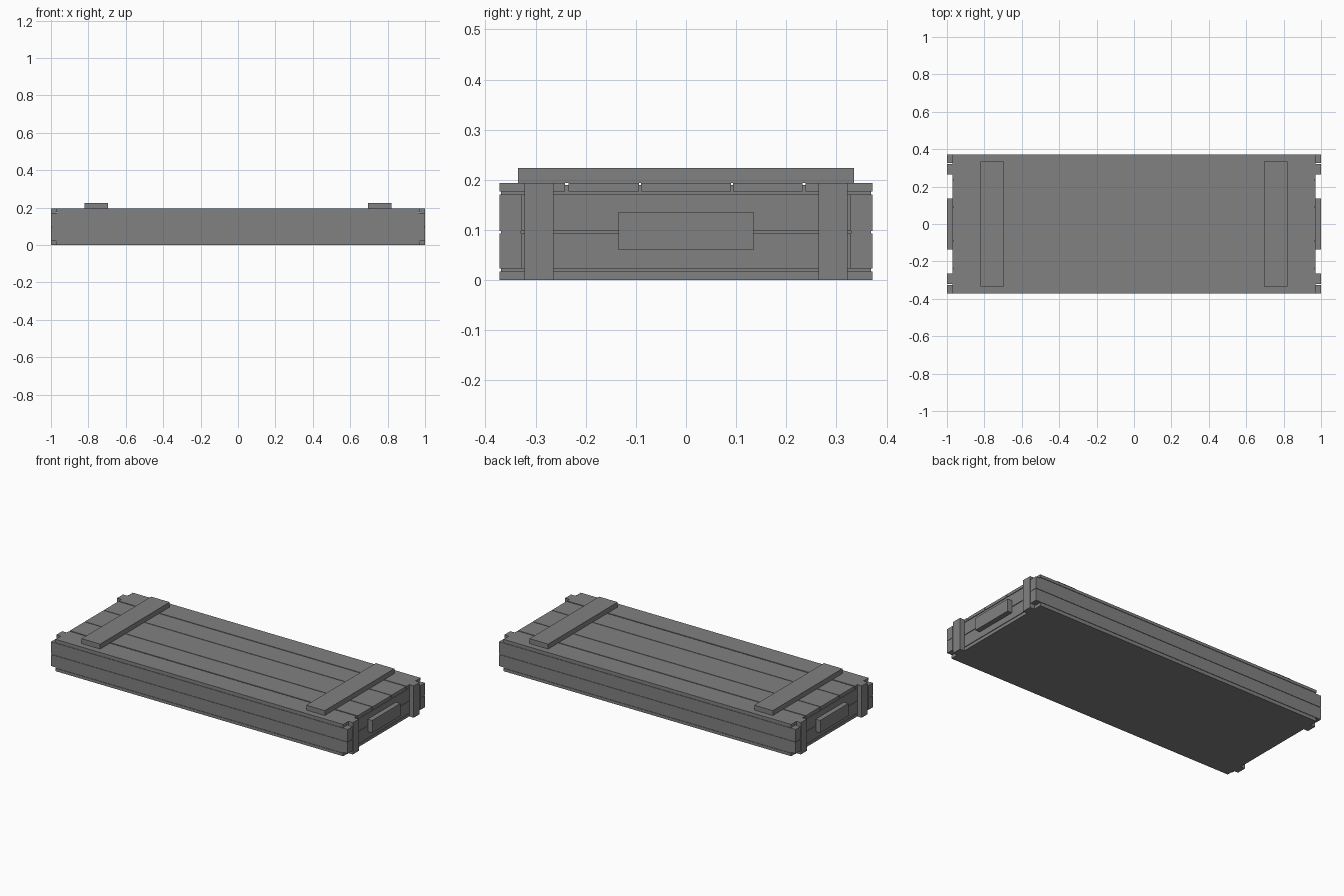
import bpy
import bmesh
from mathutils import Vector

if "Cube" in bpy.data.objects:
    bpy.data.objects.remove(bpy.data.objects["Cube"])

# dark grey paint
paint = bpy.data.materials.new("dark_grey_paint")
paint.diffuse_color = (0.22, 0.22, 0.22, 1)
paint.use_nodes = True
paint.node_tree.nodes["Principled BSDF"].inputs["Base Color"].default_value = paint.diffuse_color


def box(name, x, y, z):
    """Axis-aligned box from (min, max) ranges."""
    lo, hi = Vector((x[0], y[0], z[0])), Vector((x[1], y[1], z[1]))
    bm = bmesh.new()
    bmesh.ops.create_cube(bm, size=1)
    bmesh.ops.scale(bm, vec=hi - lo, verts=bm.verts)
    bmesh.ops.translate(bm, vec=(lo + hi) / 2, verts=bm.verts)
    mesh = bpy.data.meshes.new(name)
    bm.to_mesh(mesh)
    bm.free()
    mesh.materials.append(paint)
    obj = bpy.data.objects.new(name, mesh)
    bpy.context.collection.objects.link(obj)
    return obj


def mirrored(r, sign):
    return tuple(sorted((r[0] * sign, r[1] * sign)))


INNER, OUTER, WIDTH = 0.97, 1.0, 0.372
ROWS = {"lower": (0.023, 0.0935), "upper": (0.0985, 0.171)}

# core seen at the bottom of the plank gaps
box("inner_core", (-0.966, 0.966), (-0.369, 0.369), (0.008, 0.19))

# base board
box("base_board", (-INNER, INNER), (-WIDTH, WIDTH), (0, 0.0175))

# lid planks
lid = [(-WIDTH, -0.241), (-0.234, -0.0935), (-0.0895, 0.0895),
       (0.0935, 0.232), (0.238, WIDTH)]
for i, y in enumerate(lid):
    box(f"lid_plank_{i + 1}", (-INNER, INNER), y, (0.177, 0.194))

for s, end, side in ((-1, "left", "front"), (1, "right", "back")):
    # long side planks and end planks, two rows each, with a backing in the gap
    for row, z in ROWS.items():
        box(f"{side}_plank_{row}", (-OUTER, OUTER), mirrored((0.327, WIDTH), s), z)
        box(f"{end}_end_plank_{row}", mirrored((0.94, INNER), s), (-0.328, 0.328), z)
    box(f"{side}_plank_backing", (-0.998, 0.998), mirrored((0.329, 0.369), s), (0.025, 0.169))
    # corner posts
    for t, pos in ((-1, "front"), (1, "back")):
        box(f"{end}_{pos}_post", mirrored((INNER, OUTER), s),
            mirrored((0.264, 0.322), t), (0, 0.194))
    # block handle
    box(f"{end}_handle", mirrored((INNER, OUTER), s), (-0.135, 0.135), (0.06, 0.136))
    # lid batten
    box(f"{end}_lid_batten", mirrored((0.695, 0.82), s), (-0.335, 0.335), (0.194, 0.224))
